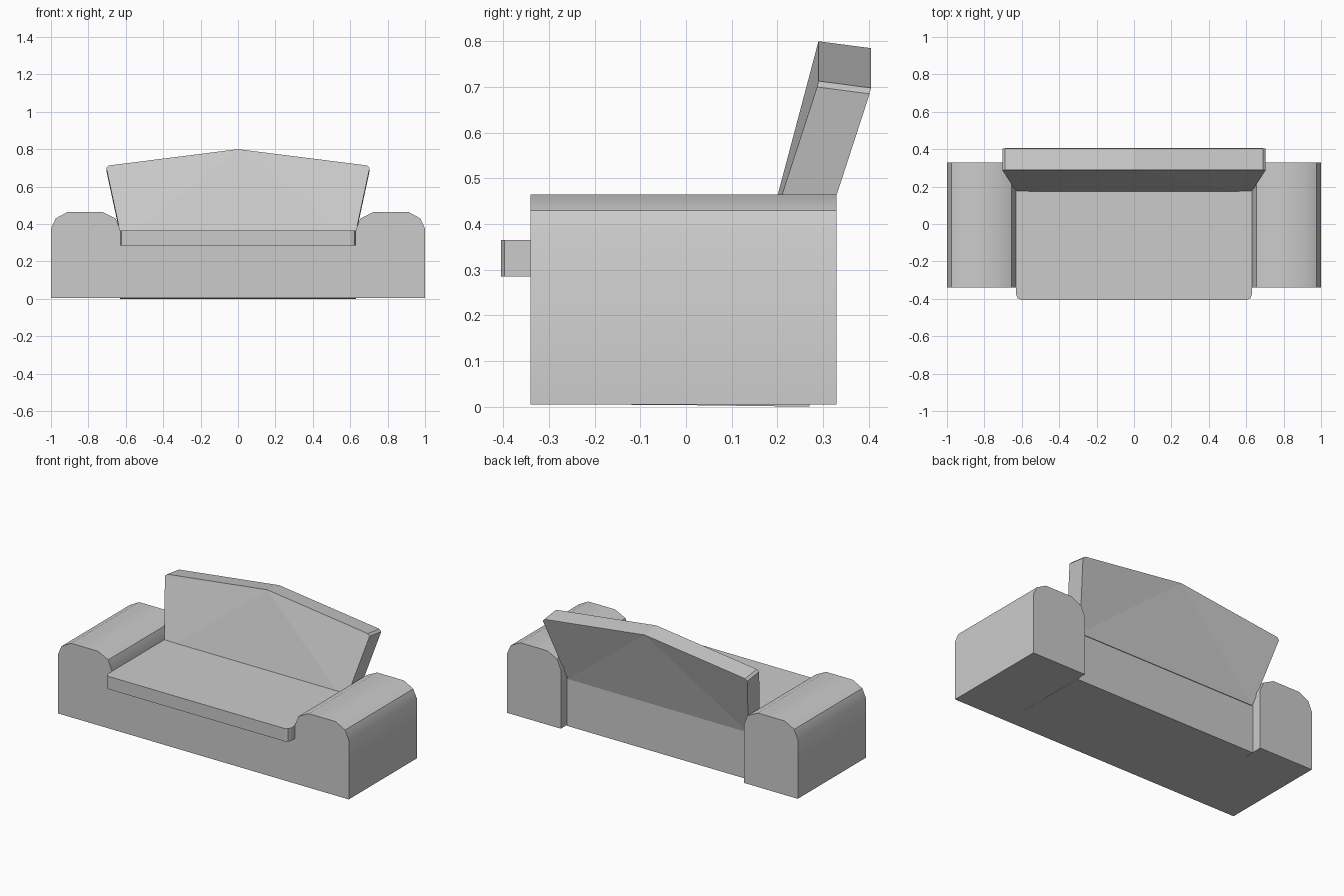
import bpy, bmesh
from mathutils import Vector

if "Cube" in bpy.data.objects:
    bpy.data.objects.remove(bpy.data.objects["Cube"])


def loft(name, front, offset, fan=False, smooth=False):
    """Solid from a loop of points swept along an offset vector."""
    bm = bmesh.new()
    a = [bm.verts.new(p) for p in front]
    b = [bm.verts.new(Vector(p) + Vector(offset)) for p in front]
    n = len(a)
    for loop in (a, b):
        if fan:
            for i in range(1, n - 1):
                bm.faces.new((loop[0], loop[i], loop[i + 1]))
        else:
            bm.faces.new(loop)
    for i in range(n):
        j = (i + 1) % n
        bm.faces.new((a[i], a[j], b[j], b[i]))
    bmesh.ops.recalc_face_normals(bm, faces=bm.faces)
    me = bpy.data.meshes.new(name)
    bm.to_mesh(me)
    bm.free()
    ob = bpy.data.objects.new(name, me)
    bpy.context.collection.objects.link(ob)
    if smooth:
        bpy.ops.object.select_all(action='DESELECT')
        ob.select_set(True)
        bpy.context.view_layer.objects.active = ob
        bpy.ops.object.shade_smooth_by_angle()
    return ob


# Armrests: faceted rounded-top profile swept front to back
arm = [(1.0, 0.005), (1.0, 0.375), (0.975, 0.43), (0.91, 0.465),
       (0.725, 0.465), (0.655, 0.43), (0.63, 0.37), (0.63, 0.005)]
for side, s in (("left", -1), ("right", 1)):
    loft(side + "_arm", [(s * x, -0.34, z) for x, z in arm], (0, 0.67, 0), smooth=True)

# Base between the arms, its underside dipping slightly at the back
base = [(-0.34, 0.005), (-0.04, 0.004), (0.27, 0.0), (0.27, 0.30), (-0.34, 0.30)]
loft("base", [(-0.63, y, z) for y, z in base], (1.26, 0, 0))

# Seat cushion with rounded front corners
corner = [(0.63, 0.265), (0.63, -0.378), (0.622, -0.397), (0.603, -0.405)]
outline = corner + [(-x, y) for x, y in reversed(corner)]
loft("seat_cushion", [(x, y, 0.285) for x, y in outline], (0, 0, 0.08))

# Leaning backrest with a central peak and clipped shoulders
half = [(0.69, 0.29, 0.713), (0.704, 0.287, 0.70), (0.62, 0.16, 0.31)]
back = [(0, 0.29, 0.80)] + half + [(-x, y, z) for x, y, z in reversed(half)]
loft("backrest", back, (0, 0.115, -0.015), fan=True)
